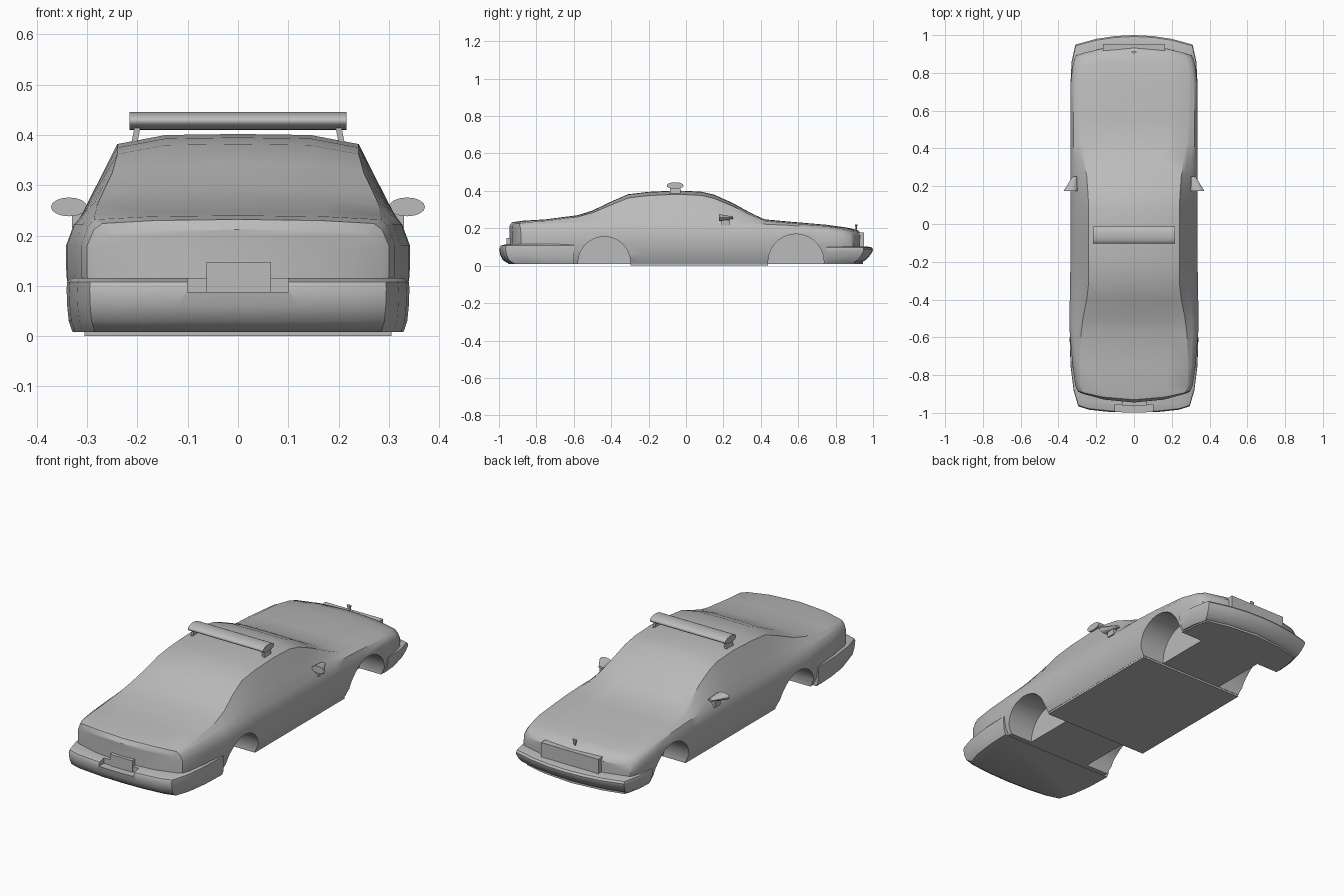
import bpy, bmesh, math
from mathutils import Matrix, Vector

if "Cube" in bpy.data.objects:
    bpy.data.objects.remove(bpy.data.objects["Cube"], do_unlink=True)

GREY = (0.5, 0.5, 0.5, 1)
paint = bpy.data.materials.new("grey_paint")
paint.use_nodes = True
paint.diffuse_color = GREY
paint.node_tree.nodes["Principled BSDF"].inputs["Base Color"].default_value = GREY


def finish(name, bm, angle=35):
    bmesh.ops.remove_doubles(bm, verts=bm.verts, dist=0.0002)
    bmesh.ops.recalc_face_normals(bm, faces=bm.faces)
    mesh = bpy.data.meshes.new(name)
    bm.to_mesh(mesh)
    bm.free()
    mesh.materials.append(paint)
    ob = bpy.data.objects.new(name, mesh)
    bpy.context.collection.objects.link(ob)
    smooth(ob, angle)
    return ob


def smooth(ob, angle):
    bpy.ops.object.select_all(action="DESELECT")
    ob.select_set(True)
    bpy.context.view_layer.objects.active = ob
    bpy.ops.object.shade_smooth_by_angle(angle=math.radians(angle))


def box(name, lo, hi):
    bm = bmesh.new()
    lo, hi = Vector(lo), Vector(hi)
    size = Matrix.Diagonal((*(hi - lo), 1))
    bmesh.ops.create_cube(bm, size=1, matrix=Matrix.Translation((lo + hi) / 2) @ size)
    return finish(name, bm)


def cylinder(name, centre, radius, x_len, squash=1, sides=32):
    bm = bmesh.new()
    mat = (Matrix.Translation(centre) @ Matrix.Diagonal((1, 1, squash, 1))
           @ Matrix.Rotation(math.pi / 2, 4, "Y"))
    bmesh.ops.create_cone(bm, cap_ends=True, segments=sides, radius1=radius,
                          radius2=radius, depth=x_len, matrix=mat)
    return finish(name, bm)


def cut(target, cutter):
    mod = target.modifiers.new("cut", "BOOLEAN")
    mod.operation = "DIFFERENCE"
    mod.solver = "EXACT"
    mod.object = cutter
    bpy.ops.object.select_all(action="DESELECT")
    target.select_set(True)
    bpy.context.view_layer.objects.active = target
    bpy.ops.object.modifier_apply(modifier=mod.name)


def discard(ob):
    bpy.data.objects.remove(ob, do_unlink=True)


# Body stations: y, half width, roof half width, top height
STATIONS = [
    (-.945, .285, .255, .212), (-.93, .3, .27, .232), (-.88, .312, .285, .24),
    (-.75, .325, .285, .248), (-.58, .34, .28, .27), (-.5, .342, .27, .295),
    (-.4, .34, .25, .343), (-.31, .338, .24, .382), (-.2, .337, .24, .395),
    (-.05, .336, .24, .402), (.08, .336, .24, .396), (.15, .336, .243, .38),
    (.25, .336, .25, .335), (.35, .336, .265, .28), (.42, .336, .28, .248),
    (.55, .336, .29, .236), (.75, .335, .295, .219), (.86, .325, .29, .204),
    (.92, .315, .28, .19), (.945, .305, .265, .165)]
FLOOR = .01


def bowed(x, y, z, w):
    # Ends curve away from the centre line
    k = .05 * max(0, abs(y) - .78) / .16
    return (x, y - math.copysign(k, y) * (x / w) ** 2, z)


def half_section(w, r, t):
    waist, shoulder = min(.18, t - .04), min(.222, t - .02)
    side = [(.91 * w, FLOOR), (.975 * w, .055), (w, .12), (w, waist), (.955 * w, shoulder)]
    edge = t - min(.02, max(.008, (t - .2) / 8))
    for f in (.35, .75):
        side.append((.955 * w + (r - .955 * w) * f, shoulder + (edge - shoulder) * f))
    side.append((r, edge))
    return side, [(.6 * r, t - .002), (0, t)]


def make_body():
    bm = bmesh.new()
    loops = []
    for y, w, r, t in STATIONS:
        side, top = half_section(w, r, t)
        half = [(0, FLOOR), (.6 * side[0][0], FLOOR)] + side + top
        ring = half + [(-x, z) for x, z in half[-2:0:-1]]
        loops.append([bm.verts.new(bowed(x, y, z, w)) for x, z in ring])
    n = len(loops[0])
    for a, b in zip(loops, loops[1:]):
        for i in range(n):
            bm.faces.new((a[i], a[(i + 1) % n], b[(i + 1) % n], b[i]))
    # Curved end panels
    for y, w, r, t in (STATIONS[0], STATIONS[-1]):
        side, top = half_section(w, r, t)
        rows = []
        for i, (x, z) in enumerate(side):
            last = i == len(side) - 1
            heights = [z, top[0][1], t, top[0][1], z] if last else [z] * 5
            rows.append([bm.verts.new(bowed(x * f, y, h, w))
                         for f, h in zip((-1, -.6, 0, .6, 1), heights)])
        for a, b in zip(rows, rows[1:]):
            for i in range(4):
                bm.faces.new((a[i], a[i + 1], b[i + 1], b[i]))
    return finish("body", bm)


def make_bumper(name, half, layers):
    # Stack of plan outlines; each layer is (height, length scale)
    outline = half + [(-x, y) for x, y in half[::-1] if x > 0]
    start = half[0][1]
    bm = bmesh.new()
    loops = [[bm.verts.new((x * (3 + s) / 4, start + (y - start) * s, z))
              for x, y in outline] for z, s in layers]
    n = len(outline)
    for a, b in zip(loops, loops[1:]):
        for i in range(n):
            bm.faces.new((a[i], a[(i + 1) % n], b[(i + 1) % n], b[i]))
    bm.faces.new(loops[0])
    bm.faces.new(loops[-1])
    return finish(name, bm, 50)


body = make_body()
rear_bumper = make_bumper(
    "rear_bumper",
    [(.341, -.6), (.336, -.75), (.32, -.88), (.295, -.965), (.24, -.983), (.12, -.996), (0, -1)],
    [(.008, .86), (.03, .95), (.06, .985), (.095, 1), (.108, .985), (.116, .9)])
front_bumper = make_bumper(
    "front_bumper",
    [(.336, .75), (.33, .86), (.31, .95), (.2, .98), (.1, .995), (0, 1)],
    [(.015, .72), (.03, .84), (.05, .92), (.075, .99), (.088, 1), (.098, .97), (.104, .85)])

# Wheel arches
for y, z, radius in ((-.437, .015, .14), (.588, .02, .149)):
    for s in (-1, 1):
        cutter = cylinder("arch_cutter", (s * .3, y, z), radius, .24, sides=40)
        for part in (body, rear_bumper if y < 0 else front_bumper):
            cut(part, cutter)
        discard(cutter)

# Rear number plate recess and blank plate
cutter = box("plate_cutter", (-.1, -1.1, .088), (.1, -.955, .2))
cut(rear_bumper, cutter)
discard(cutter)
for part in (body, rear_bumper, front_bumper):
    smooth(part, 35)
box("blank_plate", (-.063, -.96, .088), (.066, -.93, .147))

# Floor pan, grille and nose details
box("floor_pan", (-.305, -.297, 0), (.305, .438, .014))
box("grille", (-.165, .9, .095), (.165, .953, .178))
bm = bmesh.new()
bmesh.ops.create_cone(bm, cap_ends=True, segments=8, radius1=.005, radius2=.014, depth=.03,
                      matrix=Matrix.Translation((0, .91, .206)) @ Matrix.Diagonal((1, .5, 1, 1)))
finish("hood_ornament", bm)

# Roof light bar and its feet
cylinder("light_bar", (0, -.058, .428), .045, .432, squash=.4)
for s, label in ((1, "left"), (-1, "right")):
    foot = box("bar_foot_" + label, (-.006, -.085, .375), (.006, -.03, .416))
    for v in foot.data.vertices:
        v.co.x += s * (.208 - (v.co.z - .375) * .2)

    # Door mirrors taper towards the nose
    bm = bmesh.new()
    bmesh.ops.create_cone(bm, cap_ends=True, segments=16, radius1=.036, radius2=.012, depth=.075,
                          matrix=Matrix.Rotation(-math.pi / 2, 4, "X"))
    for v in bm.verts:
        lean = (v.co.y + .0375) / .075
        v.co = (s * (v.co.x + .336 - .022 * lean), v.co.y + .213, v.co.z * .52 + .257)
    finish("mirror_" + label, bm)
    box("mirror_stalk_" + label, (s * .318 - .012, .19, .215), (s * .318 + .012, .235, .245))
